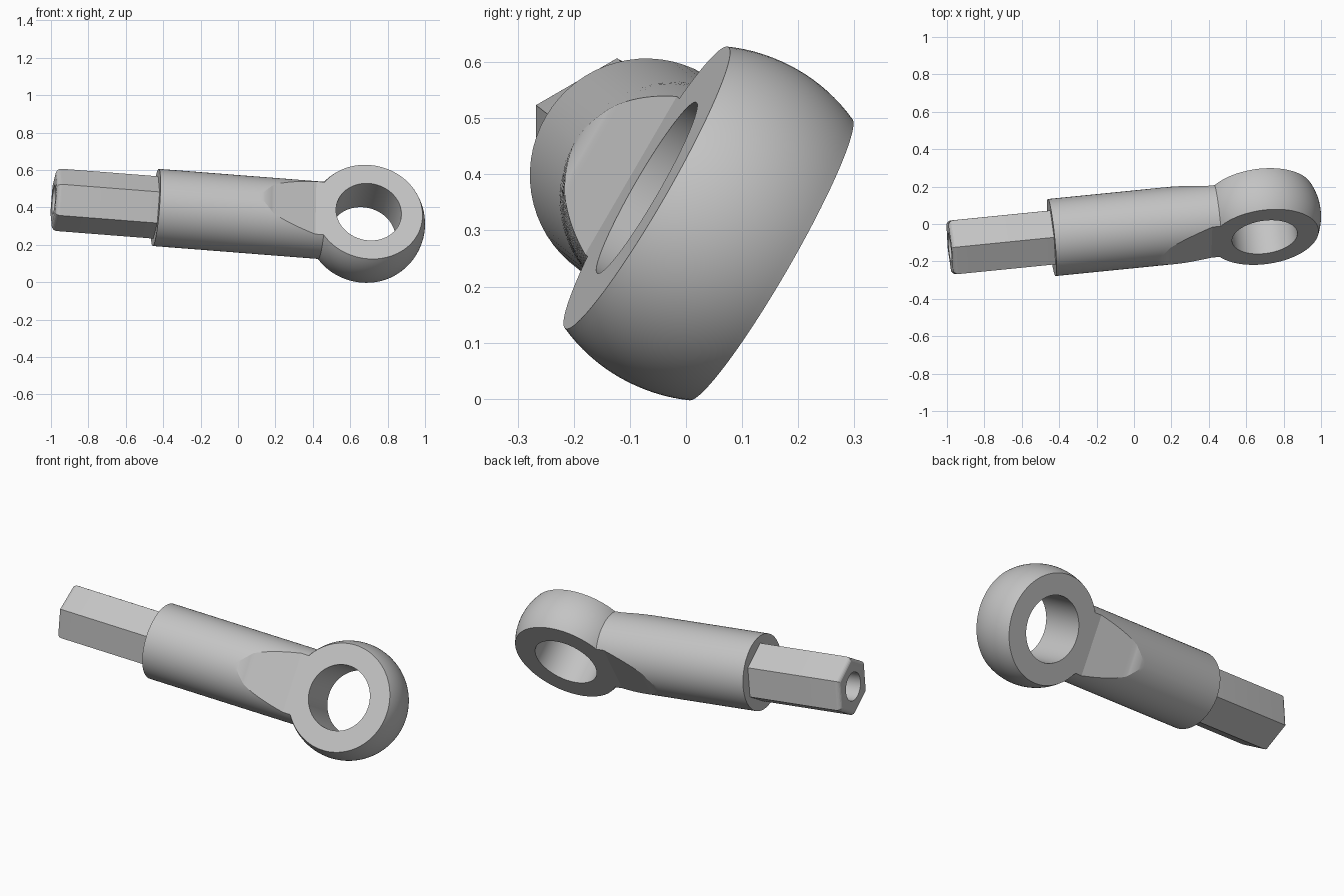
import bpy, bmesh
from math import sin, cos, asin, pi, radians, sqrt
from mathutils import Matrix, Vector

cube = bpy.data.objects.get("Cube")
if cube:
    bpy.data.objects.remove(cube)

steel = bpy.data.materials.new("grey_steel")
steel.use_nodes = True
GREY = (0.55, 0.55, 0.55, 1)
steel.diffuse_color = GREY
steel.node_tree.nodes["Principled BSDF"].inputs["Base Color"].default_value = GREY

# Local frame: x runs along the rod, z through the eye, origin at the eye centre
axis = Vector((1, 0.10, -0.078)).normalized()
eye = Vector((0.124, -0.859, 0.497))
eye = (eye - axis * eye.dot(axis)).normalized()
FRAME = Matrix((axis, eye.cross(axis), eye)).transposed().to_4x4()
FRAME.translation = (0.683, 0.04, 0.3125)


def loft(name, rings, caps=(), loop=False):
    """Skin a list of equal-length point rings."""
    bm = bmesh.new()
    rows = [[bm.verts.new(p) for p in ring] for ring in rings]
    for a, b in zip(rows, rows[1:] + rows[:1] if loop else rows[1:]):
        n = len(a)
        for i in range(n):
            j = (i + 1) % n
            bm.faces.new((a[i], a[j], b[j], b[i]))
    for c in caps:
        bm.faces.new(rows[c])
    bmesh.ops.remove_doubles(bm, verts=bm.verts, dist=0.0001)
    bmesh.ops.recalc_face_normals(bm, faces=bm.faces)
    bm.transform(FRAME)
    mesh = bpy.data.meshes.new(name)
    bm.to_mesh(mesh)
    bm.free()
    mesh.materials.append(steel)
    ob = bpy.data.objects.new(name, mesh)
    bpy.context.collection.objects.link(ob)
    bpy.ops.object.select_all(action="DESELECT")
    ob.select_set(True)
    bpy.context.view_layer.objects.active = ob
    bpy.ops.object.shade_smooth_by_angle(angle=radians(12))
    return ob


# Eye: a ball cut flat on two sides with a straight bore
BALL, HALF, BORE, SIDES = 0.317, 0.128, 0.176, 96
lim = asin(HALF / BALL)
profile = [(BORE, -HALF)]
for k in range(17):
    a = lim * (k / 8 - 1)
    profile.append((BALL * cos(a), BALL * sin(a)))
profile.append((BORE, HALF))
loft("rod_eye", [[(r * cos(2 * pi * i / SIDES), r * sin(2 * pi * i / SIDES), z)
                  for i in range(SIDES)] for r, z in profile], loop=True)

# Shank: a round bar whose two sides slope down to the eye faces
RAD = 0.207


def shank_ring(x, d):
    a = asin(min(1, d / RAD))
    arc = [a * (k / 16 - 1) for k in range(33)]
    return [(x, RAD * cos(b), RAD * sin(b)) for b in arc + [pi + b for b in arc]]


shank = [(-1.132, RAD), (-0.60, RAD)]
for k in range(1, 9):
    shank.append((-0.60 + 0.01 * k, RAD - 0.0003 * k * k))
shank += [(-0.285 - 0.235 * (1 - k / 12), 0.1878 - 0.0598 * k / 12) for k in range(1, 13)]
shank.append((-0.19, HALF))
loft("round_shank", [shank_ring(x, d) for x, d in shank], caps=(0, -1))

# Hex stud: rounded at its end, with a blind hole
CORNER, STEPS, FILLET, END = 0.167, 8, 0.03, -1.682


def hex_ring(x, r):
    corners = [Vector((x, r * sin(pi * k / 3), r * cos(pi * k / 3))) for k in range(6)]
    return [corners[k].lerp(corners[(k + 1) % 6], s / STEPS)
            for k in range(6) for s in range(STEPS)]


def round_ring(x, r):
    n = 6 * STEPS
    return [(x, r * sin(2 * pi * i / n), r * cos(2 * pi * i / n)) for i in range(n)]


stud = [hex_ring(-1.10, CORNER)]
for k in range(7):
    a = pi / 2 * k / 6
    stud.append(hex_ring(END + FILLET * (1 - sin(a)), CORNER - FILLET * (1 - cos(a))))
stud += [round_ring(END, 0.078), round_ring(-1.15, 0.078)]
loft("hex_stud", stud, caps=(0, -1))
